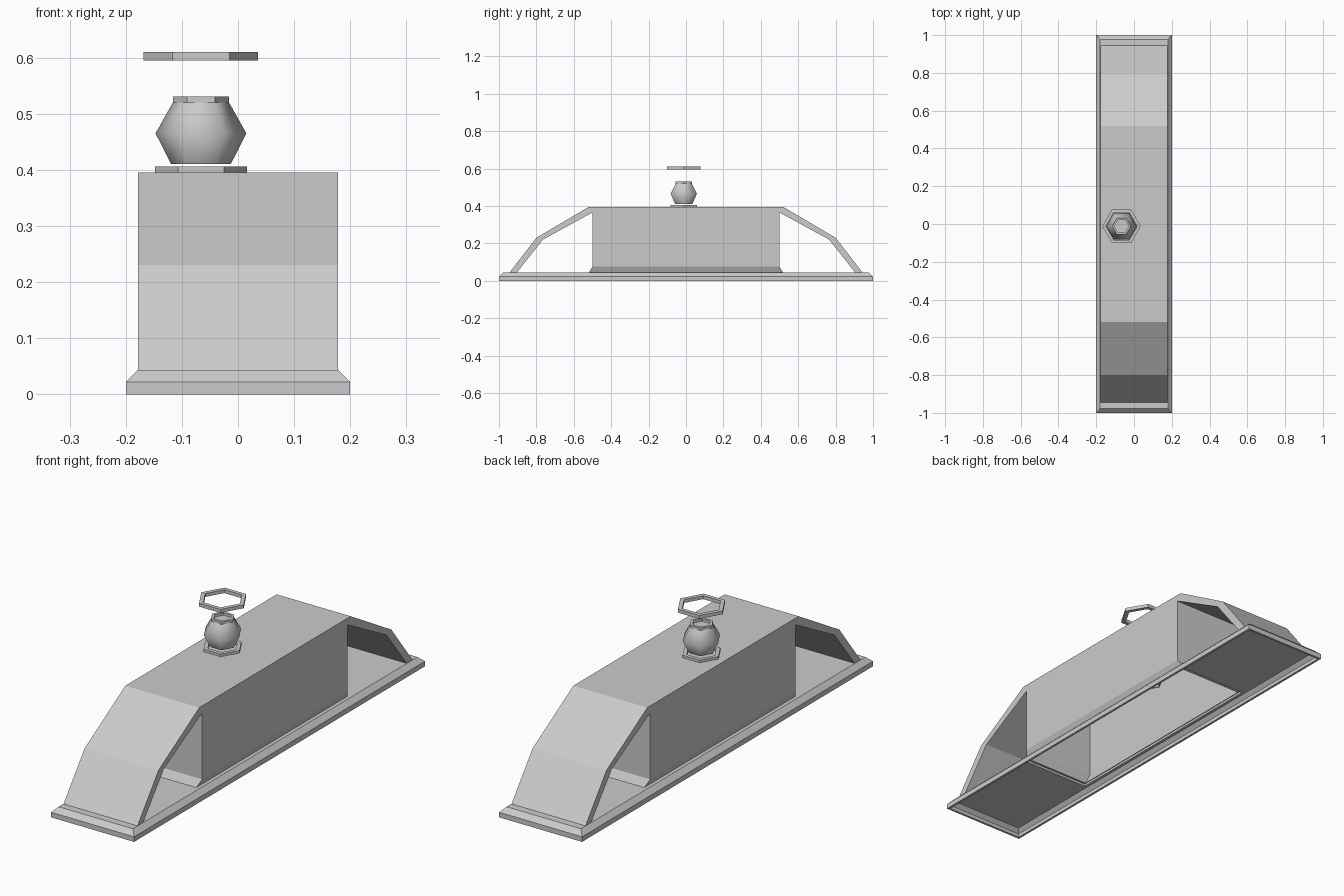
import bpy, bmesh
from math import cos, sin, pi, radians

if "Cube" in bpy.data.objects:
    bpy.data.objects.remove(bpy.data.objects["Cube"])

KX, KY = -0.066, -0.012   # knob axis


def add_object(name, bm):
    me = bpy.data.meshes.new(name)
    bm.to_mesh(me)
    bm.free()
    ob = bpy.data.objects.new(name, me)
    bpy.context.collection.objects.link(ob)
    return ob


def loft(name, rings, top=False, bottom=False, loop=False, shell=0):
    """Skin a stack of counter-clockwise rings; optional caps and wall thickness."""
    bm = bmesh.new()
    vs = [[bm.verts.new(p) for p in r] for r in rings]
    n = len(rings[0])
    pairs = list(zip(vs, vs[1:])) + ([(vs[-1], vs[0])] if loop else [])
    for a, b in pairs:
        for i in range(n):
            j = (i + 1) % n
            bm.faces.new((a[i], a[j], b[j], b[i]))
    if top:
        bm.faces.new(vs[-1])
    if bottom:
        bm.faces.new(vs[0][::-1])
    ob = add_object(name, bm)
    if shell:
        m = ob.modifiers.new("wall", 'SOLIDIFY')
        m.thickness = shell
        m.offset = -1
        m.use_even_offset = True
    return ob


def rect(hx, hy, z):
    return [(-hx, -hy, z), (hx, -hy, z), (hx, hy, z), (-hx, hy, z)]


def hexa(r, z):
    return [(KX + r * cos(i * pi / 3), KY + r * sin(i * pi / 3), z) for i in range(6)]


def hex_ring(name, ro, ri, z0, z1):
    return loft(name, [hexa(ro, z0), hexa(ro, z1), hexa(ri, z1), hexa(ri, z0)], loop=True)


# Hollow base with chamfered rim and deck, open under the body
loft("base", [rect(.2, 1, 0), rect(.2, 1, .022), rect(.179, .978, .043),
              rect(.163, .52, .043)], shell=.01)

# Hollow body with flared foot
loft("body", [rect(.163, .52, .043), rect(.178, .5, .075), rect(.178, .5, .395)],
     top=True, shell=.008)

# Sloping end braces, mirrored front to back
profile = [(.945, .043), (.8, .23), (.52, .395), (.5, .395),
           (.5, .365), (.765, .22), (.905, .043)]
for name, s in (("front_brace", -1), ("back_brace", 1)):
    brace = loft(name, [[(x, s * y, z) for y, z in profile] for x in (-.178, .178)],
                 top=True, bottom=True)
    bm = bmesh.new()
    bm.from_mesh(brace.data)
    bmesh.ops.recalc_face_normals(bm, faces=bm.faces)
    bm.to_mesh(brace.data)
    bm.free()

# Knob with rings and socket
hex_ring("socket", .086, .08, .29, .392)
hex_ring("lower_ring", .082, .064, .395, .406)
knob = loft("knob", [hexa(.053, .41), hexa(.081, .465), hexa(.05, .52)],
            top=True, bottom=True)
hex_ring("knob_rim", .05, .038, .52, .531)
hex_ring("upper_ring", .102, .083, .595, .61)

bpy.context.view_layer.objects.active = knob
knob.select_set(True)
bpy.ops.object.shade_smooth_by_angle(angle=radians(60))
